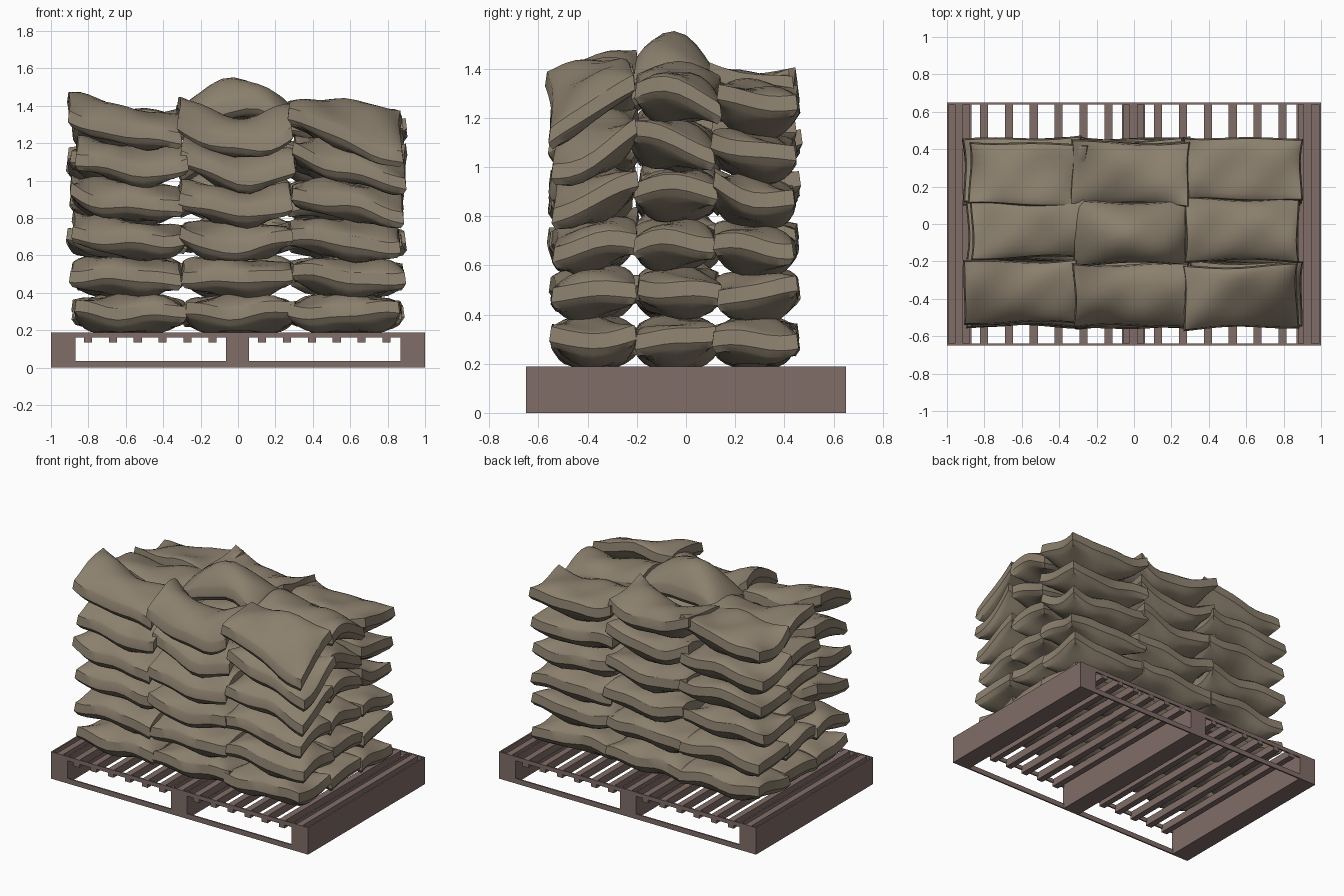
import bpy, bmesh, math, random

if "Cube" in bpy.data.objects:
    bpy.data.objects.remove(bpy.data.objects["Cube"])

random.seed(11)


def material(name, rgb):
    m = bpy.data.materials.new(name)
    m.diffuse_color = (*rgb, 1)
    m.use_nodes = True
    m.node_tree.nodes["Principled BSDF"].inputs["Base Color"].default_value = m.diffuse_color
    return m


BURLAP = material("burlap", (0.26, 0.215, 0.155))
WOOD = material("wood", (0.22, 0.155, 0.14))


def box(name, x, y, z):
    """Box from (min, max) ranges."""
    bm = bmesh.new()
    bmesh.ops.create_cube(bm, size=1)
    for v in bm.verts:
        for i, (lo, hi) in enumerate((x, y, z)):
            v.co[i] = lo if v.co[i] < 0 else hi
    return finish(name, bm, WOOD)


def finish(name, bm, mat):
    bmesh.ops.recalc_face_normals(bm, faces=bm.faces)
    me = bpy.data.meshes.new(name)
    bm.to_mesh(me)
    bm.free()
    me.materials.append(mat)
    ob = bpy.data.objects.new(name, me)
    bpy.context.collection.objects.link(ob)
    return ob


# Pallet: three open-topped stringers, thin edge rails, slats
for name, x0, x1 in (("left", -1, -0.87), ("middle", -0.065, 0.06), ("right", 0.87, 1)):
    box(name + "_stringer_base", (x0, x1), (-0.65, 0.65), (0, 0.035))
    for x in (x0, x1 - 0.01):
        box(name + "_stringer_side", (x, x + 0.01), (-0.65, 0.65), (0.035, 0.189))
    for y in (-0.65, 0.64):
        box(name + "_stringer_end", (x0 + 0.01, x1 - 0.01), (y, y + 0.01), (0.035, 0.189))
for name, y0 in (("front", -0.65), ("back", 0.64)):
    box(name + "_bottom_rail", (-0.99, 0.99), (y0, y0 + 0.01), (0, 0.035))
    box(name + "_top_rail", (-0.99, 0.99), (y0, y0 + 0.01), (0.16, 0.188))
for i in range(15):
    x = -0.935 + 0.133 * i
    box("slat", (x - 0.022, x + 0.022), (-0.649, 0.649), (0.135, 0.187))


def sack(name, cx, cy, cz, hx, hy, drape, n=14, m=10):
    """Pillow with a standing seam band; drape(u, v) shifts it vertically."""
    bm = bmesh.new()
    p1, p2, p3, p4 = (random.uniform(0, 6.28) for _ in range(4))
    yaw = random.uniform(-0.025, 0.025)
    tips = {(a, b): random.uniform(-0.025, 0.025) for a in (-1, 1) for b in (-1, 1)}
    us = [math.sin(math.pi / 2 * (2 * i / n - 1)) for i in range(n + 1)]
    vs = [math.sin(math.pi / 2 * (2 * j / m - 1)) for j in range(m + 1)]

    def point(u, v, side, out=0.0):
        puff = (max(0, 1 - abs(u) ** 3) * max(0, 1 - abs(v) ** 2.5)) ** 0.8
        h = side * (0.043 + (0.052 if side > 0 else 0.06) * puff)
        # pinched corners and wavy outline
        x = u * (hx + out) * (0.965 + 0.03 * v * v + 0.012 * math.sin(3 * v + p1))
        y = v * (hy + out) * (0.965 + 0.035 * u * u + 0.04 * math.sin(3.2 * u + p2))
        if side < 0:
            x, y = x * 0.965, y * 0.94
        z = h + drape(u, v) + 0.013 * math.sin(3.5 * u + 2 * v + p3)
        z += 0.007 * math.sin(6 * u - 3 * v + p4)
        z += sum(t * max(0, u * a) ** 2 * max(0, v * b) ** 2 for (a, b), t in tips.items())
        return bm.verts.new((cx + x - yaw * y, cy + y + yaw * x, cz + z))

    top = [[point(u, v, 1) for v in vs] for u in us]
    low = [[point(u, v, -1) for v in vs] for u in us]
    for g in (top, low):
        for i in range(n):
            for j in range(m):
                bm.faces.new((g[i][j], g[i + 1][j], g[i + 1][j + 1], g[i][j + 1]))
    # seam band around the rim
    ring = ([(i, 0) for i in range(n)] + [(n, j) for j in range(m)]
            + [(i, m) for i in range(n, 0, -1)] + [(0, j) for j in range(m, 0, -1)])
    mid = [point(us[i], vs[j], 0, 0.008) for i, j in ring]
    for v in mid:
        v.co.z -= 0.043 * 0.4
    k = len(ring)
    for a in range(k):
        b = (a + 1) % k
        (i, j), (p, q) = ring[a], ring[b]
        bm.faces.new((top[i][j], top[p][q], mid[b], mid[a]))
        bm.faces.new((mid[a], mid[b], low[p][q], low[i][j]))
    return finish(name, bm, BURLAP)


# Sag of each of the nine piles at the top layer:
# lift, x tilt, y tilt, x cup, y cup, twist
SAG = {
    ("left", "front"): (0.03, -0.05, 0.04, 0.03, -0.01, 0.0),
    ("middle", "front"): (0.0, -0.02, 0.03, 0.06, -0.02, 0.0),
    ("right", "front"): (0.02, -0.07, 0.07, 0.0, 0.0, 0.05),
    ("left", "middle"): (0.0, -0.01, 0.0, 0.03, 0.0, 0.03),
    ("middle", "middle"): (0.10, 0.03, -0.02, -0.045, -0.03, 0.0),
    ("right", "middle"): (0.02, -0.03, -0.01, 0.02, -0.01, -0.02),
    ("left", "back"): (0.0, 0.02, 0.0, 0.0, 0.02, 0.02),
    ("middle", "back"): (0.01, -0.01, 0.01, 0.045, 0.0, -0.02),
    ("right", "back"): (-0.03, -0.02, -0.025, 0.02, 0.01, 0.0),
}
COLS = {"left": -0.585, "middle": 0.0, "right": 0.58}
ROWS = {"front": -0.375, "middle": -0.035, "back": 0.28}

sacks = []
for (col, row), (lift, tx, ty, kx, ky, tw) in SAG.items():
    for layer in range(6):
        t = (layer / 5) ** 1.1
        r = random.uniform
        jx, jy = r(-0.015, 0.015), r(-0.015, 0.015)

        def drape(u, v):
            return (t * (lift + tx * u + ty * v + kx * (2 * u * u - 0.8)
                         + ky * (2 * v * v - 0.8) + tw * u * v)
                    + (jx * u + jy * v) * min(1, layer / 2))

        cx = COLS[col] + r(-0.012, 0.012) * (1 + t)
        cy = ROWS[row] + r(-0.01, 0.01) * (1 + t)
        wide = 0.01 * t + (0.012 if row == "back" else 0)
        sacks.append(sack(f"{row}_{col}_sack_{layer + 1}", cx, cy, 0.29 + 0.198 * layer,
                          0.293 + wide, 0.163, drape))

# Smooth cloth with crisp band edges
bpy.ops.object.select_all(action='DESELECT')
for ob in sacks:
    ob.select_set(True)
bpy.context.view_layer.objects.active = sacks[0]
bpy.ops.object.shade_smooth_by_angle(angle=math.radians(30))
